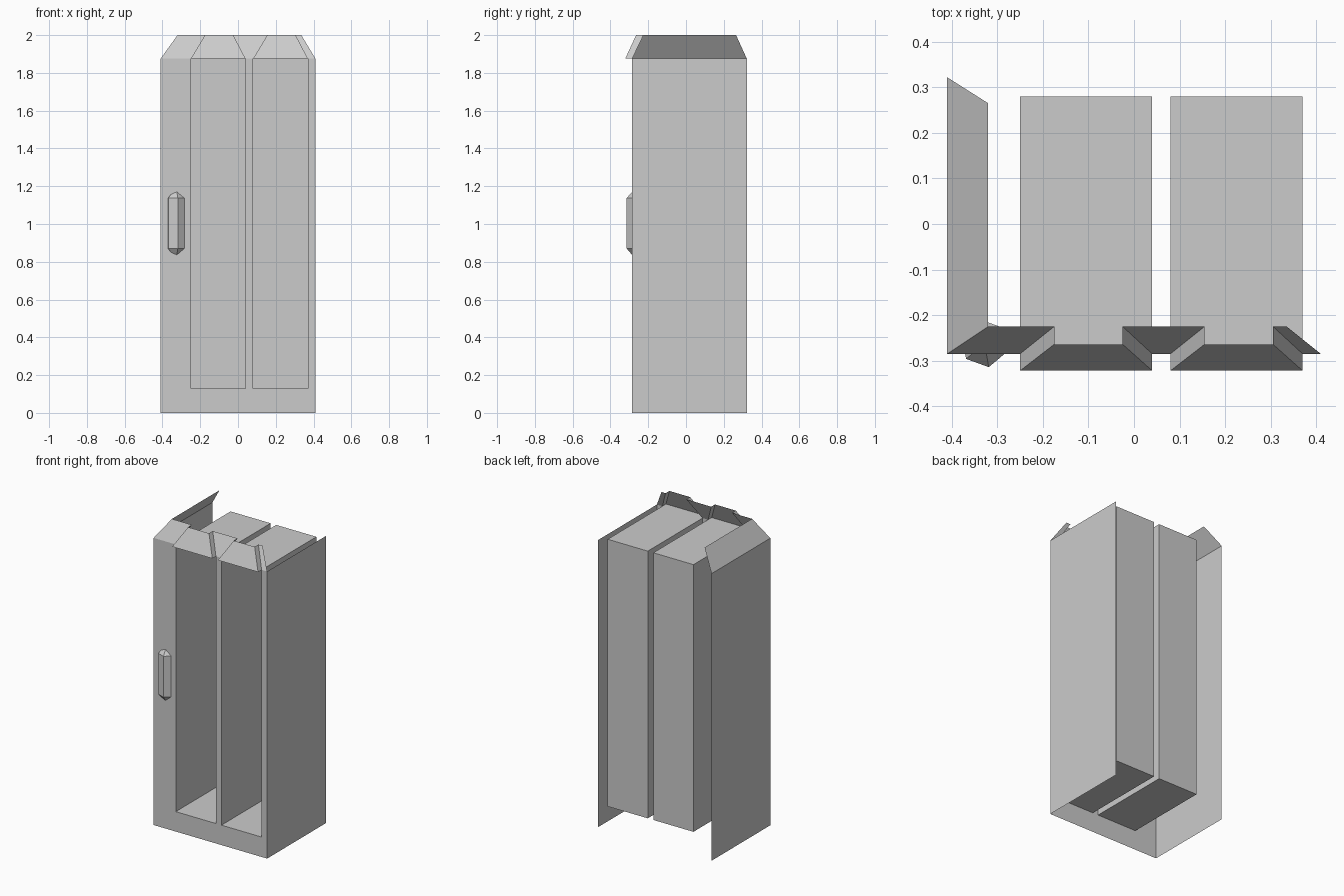
import bpy, bmesh, math

if "Cube" in bpy.data.objects:
    bpy.data.objects.remove(bpy.data.objects["Cube"])

F, B, LIP = -0.285, 0.322, -0.322      # front plane, back edge, raised trim plane
H, TOP, SILL = 1.875, 2.0, 0.13
BAYS = [(-0.25, 0.04), (0.08, 0.37)]   # the two recessed bays


def make(name, quads):
    bm = bmesh.new()
    for q in quads:
        bm.faces.new([bm.verts.new(p) for p in q])
    bmesh.ops.remove_doubles(bm, verts=bm.verts, dist=0.0005)
    me = bpy.data.meshes.new(name)
    bm.to_mesh(me)
    bm.free()
    ob = bpy.data.objects.new(name, me)
    bpy.context.collection.objects.link(ob)
    return ob


def front_rect(x0, x1, z0, z1, y=F):
    return [(x0, y, z0), (x1, y, z0), (x1, y, z1), (x0, y, z1)]


# Front frame: posts between the bays, and the sill below them
frame = []
for x0, x1 in [(-0.41, -0.25), (0.04, 0.08), (0.37, 0.41)]:
    frame += [front_rect(x0, x1, 0, SILL), front_rect(x0, x1, SILL, H)]
for x0, x1 in BAYS:
    frame.append(front_rect(x0, x1, 0, SILL))
make("front_frame", frame)

# Side panels; the back and underside stay open
make("left_side", [[(-0.41, B, 0), (-0.41, F, 0), (-0.41, F, H), (-0.41, B, H)]])
make("right_side", [[(0.41, F, 0), (0.41, B, 0), (0.41, B, H), (0.41, F, H)]])

# Deep bays open at the front
for i, (x0, x1) in enumerate(BAYS):
    y1 = 0.28
    make("bay_%d" % (i + 1), [
        front_rect(x0, x1, SILL, H, y1),
        [(x0, F, SILL), (x1, F, SILL), (x1, y1, SILL), (x0, y1, SILL)],
        [(x0, F, H), (x0, y1, H), (x1, y1, H), (x1, F, H)],
        [(x0, F, SILL), (x0, y1, SILL), (x0, y1, H), (x0, F, H)],
        [(x1, F, SILL), (x1, F, H), (x1, y1, H), (x1, y1, SILL)]])

# Sloped crown: stepped profile at the bottom lofted to a narrower one on top
low = [(-0.41, B), (-0.41, F)]
high = [(-0.32, 0.265), (-0.32, -0.225)]
for (a, b), (c, d) in zip(BAYS, [(-0.175, -0.025), (0.155, 0.305)]):
    low += [(a, F), (a, LIP), (b, LIP), (b, F)]
    high += [(c, -0.225), (c, -0.264), (d, -0.264), (d, -0.225)]
low.append((0.41, F))
high.append((0.335, -0.225))
crown = []
for i in range(len(low) - 1):
    crown.append([(*low[i], H), (*low[i + 1], H), (*high[i + 1], TOP), (*high[i], TOP)])
for a, b in BAYS:                      # underside of each raised section
    crown.append([(a, LIP, H), (a, F, H), (b, F, H), (b, LIP, H)])
make("sloped_crown", crown)

# Six-sided handle with pointed ends, half sunk in the frame
cx, cy, r, z0, z1, tip = -0.328, -0.262, 0.053, 0.87, 1.137, 0.06
ring = [(cx + r * math.cos(math.radians(a)), cy + r * math.sin(math.radians(a)))
        for a in range(-80, 280, 60)]
handle = []
for p, q in zip(ring, ring[1:] + ring[:1]):
    handle += [[(*p, z0), (*q, z0), (*q, z1), (*p, z1)],
               [(*p, z1), (*q, z1), (cx, cy, z1 + tip)],
               [(*q, z0), (*p, z0), (cx, cy, z0 - tip)]]
make("handle", handle)
